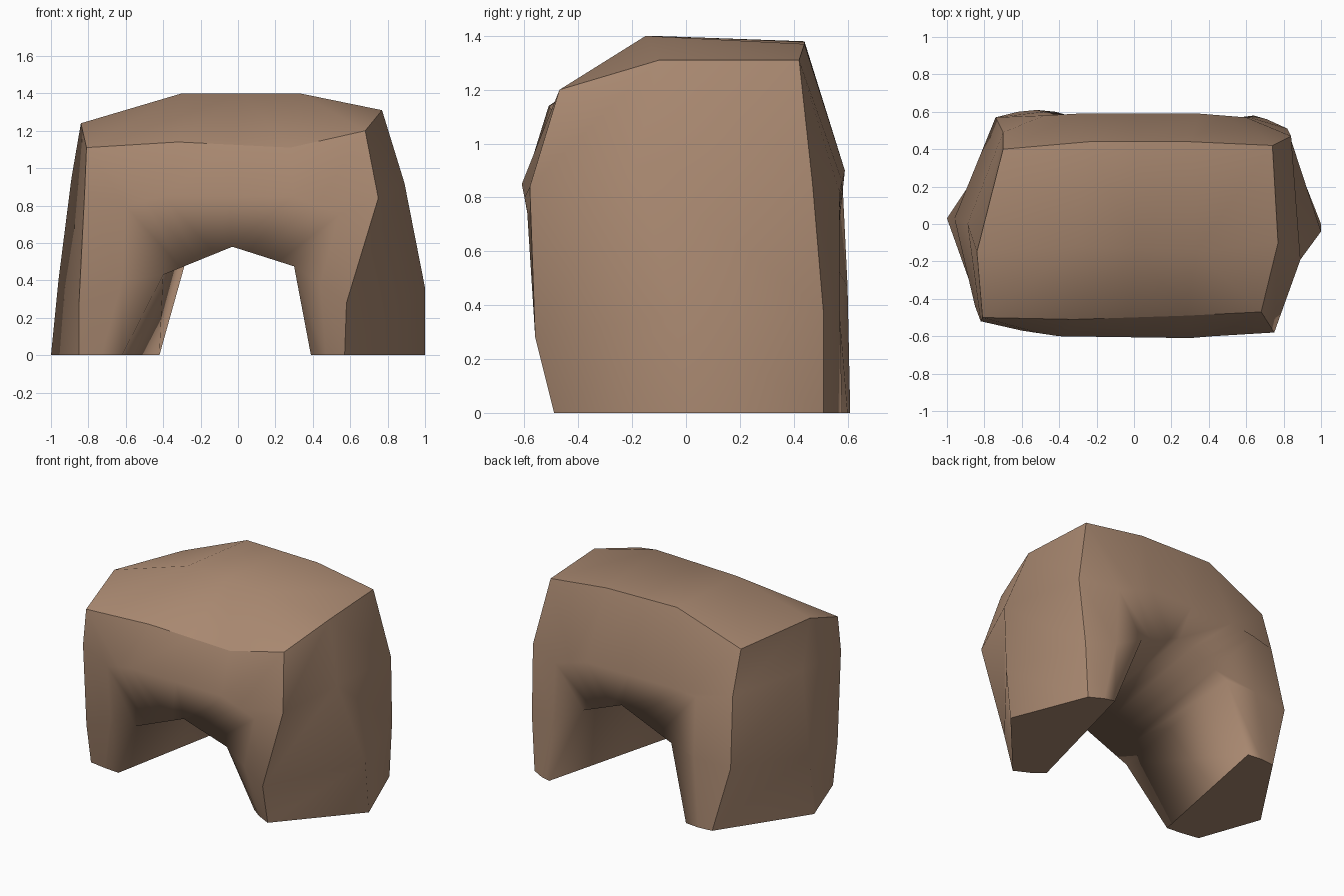
import bpy
import bmesh
from mathutils import Vector

cube = bpy.data.objects.get("Cube")
if cube:
    bpy.data.objects.remove(cube, do_unlink=True)

# One plain stone colour
stone = bpy.data.materials.new("brown_stone")
stone.use_nodes = True
stone_colour = (0.40, 0.25, 0.165, 1)
stone.diffuse_color = stone_colour
shader = next(n for n in stone.node_tree.nodes if n.type == 'BSDF_PRINCIPLED')
shader.inputs["Base Color"].default_value = stone_colour
shader.inputs["Roughness"].default_value = 0.9

# Stations run along the arch from the right foot, over the top, to the left foot
FOOT_A, LEG_A, SIDE_A, CORNER_A, TOP_A, APEX, TOP_B, CORNER_B, SIDE_B, LEG_B, FOOT_B = range(11)
OUTER_KEYS = [FOOT_A, LEG_A, SIDE_A, CORNER_A, TOP_A,
              TOP_B, CORNER_B, SIDE_B, LEG_B, FOOT_B]
BELLY_KEYS = [FOOT_A, LEG_A, SIDE_A, TOP_A, TOP_B, SIDE_B, LEG_B, FOOT_B]
INNER_KEYS = [FOOT_A, LEG_A, APEX, LEG_B, FOOT_B]


def rail(keys, points):
    """Fill in a point for every station between the given key stations."""
    filled = []
    spans = list(zip(keys, keys[1:], points, points[1:]))
    for station in range(FOOT_B + 1):
        for start, end, p, q in spans:
            if start <= station <= end:
                blend = (station - start) / (end - start)
                filled.append(Vector(p).lerp(Vector(q), blend))
                break
    return filled


# Outer rails: front edge, middle crest and back edge of the shell
front_edge = rail(OUTER_KEYS, [
    (-.85, -.39, 0), (-.85, -.44, .28), (-.82, -.52, .87), (-.81, -.5, 1.11), (-.32, -.51, 1.14),
    (.28, -.49, 1.11), (.68, -.47, 1.2), (.75, -.58, .84), (.58, -.56, .28), (.57, -.49, 0)])
crest = rail(OUTER_KEYS, [
    (-1, .03, 0), (-.96, .03, .4), (-.89, 0, .95), (-.84, -.15, 1.24), (-.3, -.12, 1.4),
    (.33, -.15, 1.4), (.77, -.1, 1.31), (.89, -.19, .92), (1, -.04, .36), (1, 0, 0)])
back_edge = rail(OUTER_KEYS, [
    (-.62, .6, 0), (-.74, .57, .45), (-.7, .49, .91), (-.7, .4, 1.2), (-.24, .44, 1.38),
    (.3, .44, 1.37), (.74, .42, 1.31), (.84, .47, .85), (.82, .51, .38), (.8, .51, 0)])

# Bulging front and back walls
front_belly = rail(BELLY_KEYS, [
    (-.73, -.41, 0), (-.62, -.51, .4), (-.6, -.57, .8), (-.4, -.6, .85),
    (.3, -.61, .85), (.54, -.59, .75), (.44, -.56, .38), (.47, -.44, 0)])
back_belly = rail(BELLY_KEYS, [
    (-.52, .61, 0), (-.48, .6, .47), (-.48, .58, .88), (-.3, .59, .9),
    (.35, .59, .9), (.6, .57, .82), (.62, .57, .42), (.71, .56, 0)])

# Rims of the opening
inner_front = rail(INNER_KEYS, [
    (-.62, -.42, 0), (-.4, -.55, .43), (-.03, -.55, .58), (.3, -.55, .475), (.39, -.38, 0)])
inner_back = rail(INNER_KEYS, [
    (-.42, .6, 0), (-.28, .56, .5), (.1, .56, .66), (.4, .55, .54), (.64, .58, 0)])

rails = [front_edge, crest, back_edge, back_belly, inner_back, inner_front, front_belly]

bm = bmesh.new()
grid = [[bm.verts.new(p) for p in path] for path in rails]

# Outer shell: triangles that fall from the crest to the edges, like chipped stone
for edge in (grid[0], grid[2]):
    for s in range(FOOT_B):
        high, low = (s + 1, s) if s < APEX else (s, s + 1)
        bm.faces.new((grid[1][high], grid[1][low], edge[low]))
        bm.faces.new((grid[1][high], edge[low], edge[high]))

# Front wall, back wall and the inside of the opening
walls = grid[2:] + grid[:1]
for path, neighbour in zip(walls, walls[1:]):
    for s in range(FOOT_B):
        bm.faces.new((path[s], neighbour[s], neighbour[s + 1], path[s + 1]))

# Soles of the feet
for s in (FOOT_A, FOOT_B):
    bm.faces.new([path[s] for path in grid])
bmesh.ops.recalc_face_normals(bm, faces=bm.faces)
for face in bm.faces:
    face.smooth = True


def crease(verts):
    for a, b in zip(verts, verts[1:]):
        bm.edges.get((a, b)).smooth = False


# Hard edges: shell borders, shoulder corners and sole outlines
crease(grid[0])
crease(grid[2])
for s in (CORNER_A, CORNER_B):
    crease([grid[r][s] for r in range(3)])
for s in (FOOT_A, FOOT_B):
    crease([path[s] for path in grid] + [grid[0][s]])

mesh = bpy.data.meshes.new("rock_arch")
bm.to_mesh(mesh)
bm.free()
mesh.materials.append(stone)
arch = bpy.data.objects.new("rock_arch", mesh)
bpy.context.collection.objects.link(arch)
